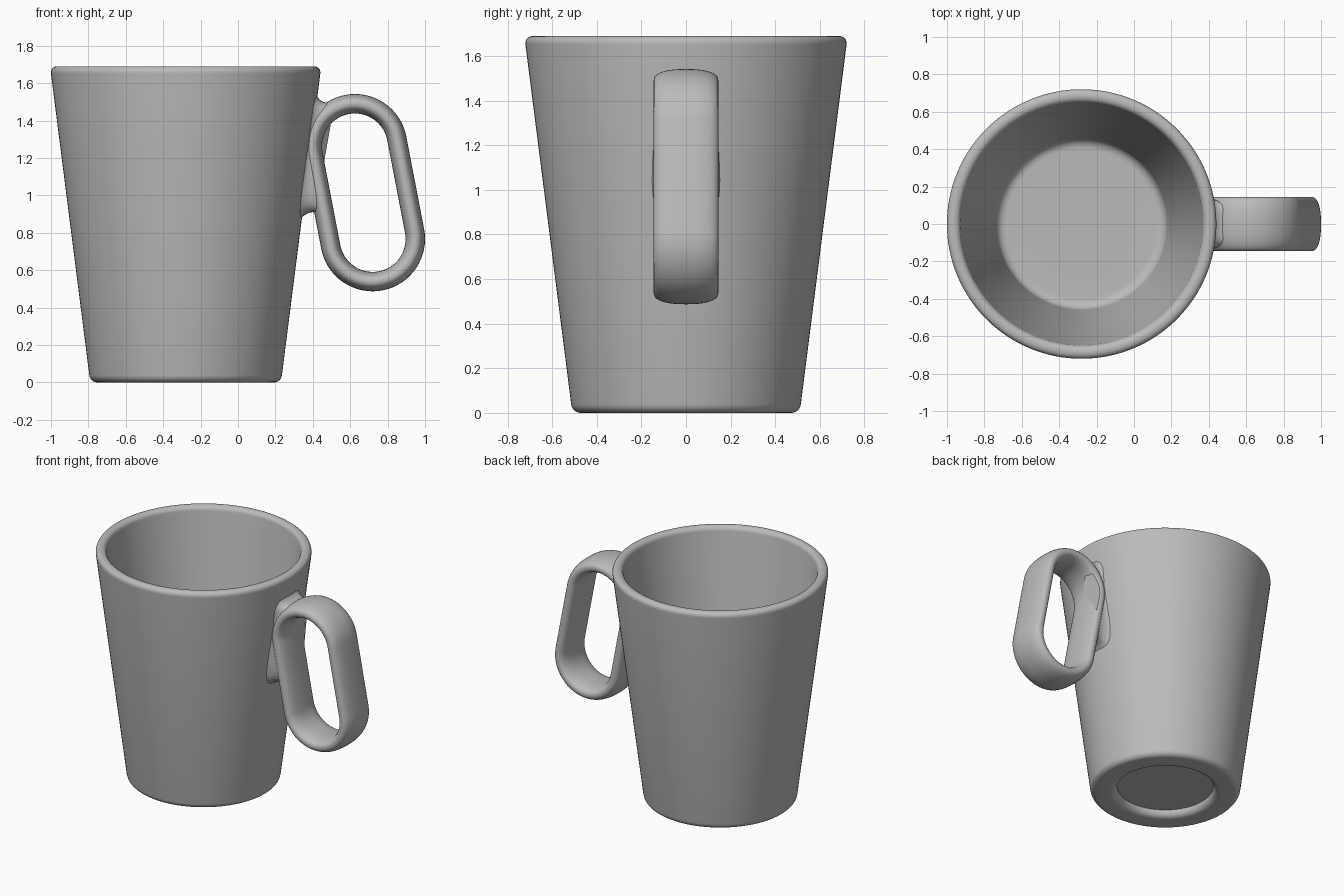
import bpy, bmesh, math
from mathutils import Vector

cube = bpy.data.objects.get("Cube")
if cube:
    bpy.data.objects.remove(cube, do_unlink=True)

CUP_X = -0.28          # axis of the cup
grey = bpy.data.materials.new("plain grey")
grey.use_nodes = True
colour = (0.5, 0.5, 0.5, 1)
grey.diffuse_color = colour
grey.node_tree.nodes["Principled BSDF"].inputs["Base Color"].default_value = colour


def finish(name, bm, angle=40):
    bmesh.ops.recalc_face_normals(bm, faces=bm.faces)
    mesh = bpy.data.meshes.new(name)
    bm.to_mesh(mesh)
    bm.free()
    mesh.materials.append(grey)
    obj = bpy.data.objects.new(name, mesh)
    bpy.context.collection.objects.link(obj)
    bpy.ops.object.select_all(action='DESELECT')
    obj.select_set(True)
    bpy.context.view_layer.objects.active = obj
    bpy.ops.object.shade_smooth_by_angle(angle=math.radians(angle))
    return obj


def rounded(corners, steps=8):
    """Round each (r, z, radius) corner of an open profile."""
    points = []
    for i, (r, z, rad) in enumerate(corners):
        p = Vector((r, z))
        if rad == 0:
            points.append(p)
            continue
        a = p + (Vector(corners[i - 1][:2]) - p).normalized() * rad
        b = p + (Vector(corners[i + 1][:2]) - p).normalized() * rad
        for k in range(steps + 1):
            t = k / steps
            w = 2 * t * (1 - t) * 0.83          # weight close to a circular arc
            u, v = (1 - t) ** 2, t ** 2
            points.append((a * u + p * w + b * v) / (u + v + w))
    return points


def loft(bm, rings, closed=False):
    """Skin a list of closed rings of coordinates."""
    rows = [[bm.verts.new(c) for c in ring] for ring in rings]
    pairs = list(zip(rows, rows[1:]))
    if closed:
        pairs.append((rows[-1], rows[0]))
    for a, b in pairs:
        for j in range(len(a)):
            k = (j + 1) % len(a)
            bm.faces.new((a[j], a[k], b[k], b[j]))
    return rows


def superellipse(n, power):
    """Unit superellipse points."""
    for i in range(n):
        a = 2 * math.pi * i / n
        c, s = math.cos(a), math.sin(a)
        yield (math.copysign(abs(c) ** (2 / power), c),
               math.copysign(abs(s) ** (2 / power), s))


# Cup: one revolved profile from the recessed base round to the inner floor
profile = rounded([
    (0.33, 0.05, 0), (0.335, 0.0, 0.045), (0.51, 0.0, 0.04),
    (0.725, 1.69, 0.04), (0.652, 1.69, 0.032), (0.452, 0.1, 0.05), (0.3, 0.1, 0)])
bm = bmesh.new()
SIDES = 128
turn = [2 * math.pi * i / SIDES for i in range(SIDES)]
rows = loft(bm, [[(CUP_X + p.x * math.cos(a), p.x * math.sin(a), p.y) for a in turn]
                 for p in profile])
bm.faces.new(rows[0])
bm.faces.new(rows[-1])
finish("cup_body", bm)

# Handle: flattened oval section swept round a slanted stadium loop
TOP, LOW = Vector((0.625, 1.262)), Vector((0.72, 0.767))
LOOP_R, HALF_T, HALF_W = 0.228, 0.052, 0.145
axis = (TOP - LOW).normalized()
side = Vector((axis.y, -axis.x))
path = []
for centre, start in ((TOP, 0), (LOW, math.pi)):
    for k in range(33):
        a = start + math.pi * k / 32
        path.append((centre, side * math.cos(a) + axis * math.sin(a)))
rings = []
for centre, out in path:
    ring = []
    for u, v in superellipse(40, 2.4):
        p = centre + out * (LOOP_R + HALF_T * u)
        ring.append((p.x, HALF_W * v, p.y))
    rings.append(ring)
bm = bmesh.new()
loft(bm, rings, closed=True)
finish("handle_loop", bm, 60)


# Handle joint: flared bridge blending the cup wall into the loop
def wall_x(y, z):
    radius = 0.51 + 0.127 * z
    return CUP_X + math.sqrt(radius ** 2 - y ** 2) - 0.015


def loop_x(z):
    if z < TOP.y:
        return TOP.x - LOOP_R + (TOP.y - z) * (LOW.x - TOP.x) / (TOP.y - LOW.y)
    rise = min(z - TOP.y, 0.2)
    return TOP.x - math.sqrt(LOOP_R ** 2 - rise ** 2)


rings = []
for k in range(13):
    t = k / 12
    flare = (1 - t) ** 4
    bottom = 0.915 - 0.05 * flare - 0.06 * t ** 5
    top = 1.495 + 0.06 * flare
    width = 0.137 + 0.028 * flare
    ring = []
    for u, v in superellipse(64, 5):
        y = width * u
        z = (top + bottom) / 2 + (top - bottom) / 2 * v
        x0 = wall_x(y, z)
        ring.append((x0 + t * (loop_x(z) - x0), y, z))
    rings.append(ring)
bm = bmesh.new()
rows = loft(bm, rings)
bm.faces.new(rows[0])
bm.faces.new(rows[-1])
finish("handle_joint", bm, 60)
